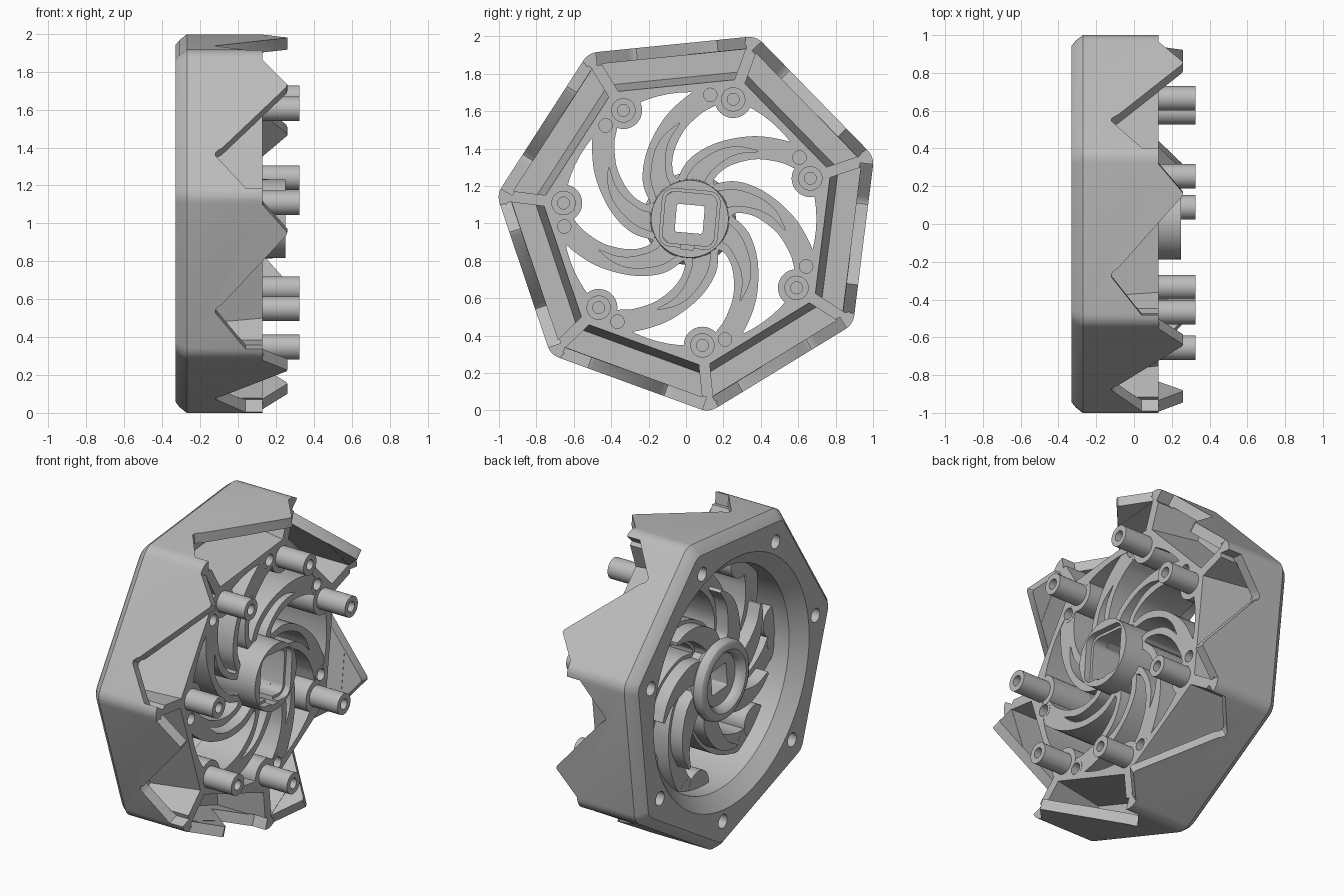
import bpy, bmesh, math
from math import sin, cos, tan, pi, radians
from mathutils import Vector

if "Cube" in bpy.data.objects:
    bpy.data.objects.remove(bpy.data.objects["Cube"])

SIDES = 7
STEP = 2 * pi / SIDES
HALF = STEP / 2
CORNER = radians(70.0)          # direction of the first corner
CY, CZ = 0.02, 1.024            # wheel axis, parallel to x
FLAT = 1.04 * cos(HALF)         # distance from axis to a flat side
FACE = 0.13                     # front plane of the inner parts
BACK = -0.15                    # back plane of the spokes and pads

grey = bpy.data.materials.new("plain grey")
grey.use_nodes = True
grey.diffuse_color = (0.5, 0.5, 0.5, 1)
grey.node_tree.nodes["Principled BSDF"].inputs["Base Color"].default_value = (0.5, 0.5, 0.5, 1)


def corner(k):
    return CORNER + k * STEP


def polar(r, a):
    return Vector((r * cos(a), r * sin(a)))


def turn(points, a):
    return [Vector((p[0] * cos(a) - p[1] * sin(a), p[0] * sin(a) + p[1] * cos(a))) for p in points]


def circle(r, center=(0, 0), n=32):
    return [Vector(center) + polar(r, 2 * pi * i / n) for i in range(n)]


def rounded_polygon(n, flat, fillet, start, seg=5):
    """Regular polygon with filleted corners."""
    points = []
    for k in range(n):
        a = start + 2 * pi * k / n
        c = polar((flat - fillet) / cos(pi / n), a)
        points += [c + polar(fillet, a + pi / n * (2 * i / seg - 1)) for i in range(seg + 1)]
    return points


def loft(name, rings):
    """Solid through (x, outline) rings."""
    bm = bmesh.new()
    loops = [[bm.verts.new((x, p[0] + CY, p[1] + CZ)) for p in pts] for x, pts in rings]
    n = len(loops[0])
    for a, b in zip(loops, loops[1:]):
        for i in range(n):
            bm.faces.new((a[i], a[(i + 1) % n], b[(i + 1) % n], b[i]))
    bm.faces.new(loops[0])
    bm.faces.new(loops[-1])
    bmesh.ops.recalc_face_normals(bm, faces=bm.faces)
    mesh = bpy.data.meshes.new(name)
    bm.to_mesh(mesh)
    bm.free()
    mesh.materials.append(grey)
    ob = bpy.data.objects.new(name, mesh)
    bpy.context.collection.objects.link(ob)
    return ob


def prism(name, outline, x0, x1):
    return loft(name, [(x0, outline), (x1, outline)])


def select(ob):
    bpy.ops.object.select_all(action='DESELECT')
    bpy.context.view_layer.objects.active = ob
    ob.select_set(True)


def cut(ob, cutter):
    cutter.hide_render = True
    mod = ob.modifiers.new("cut", 'BOOLEAN')
    mod.operation = 'DIFFERENCE'
    mod.solver = 'EXACT'
    mod.object = cutter
    select(ob)
    bpy.ops.object.modifier_apply(modifier=mod.name)
    bpy.data.objects.remove(cutter)


def spline(points, per=6):
    """Catmull-Rom curve through the points."""
    p = [Vector(q) for q in points]
    p = [2 * p[0] - p[1]] + p + [2 * p[-1] - p[-2]]
    out = []
    for a, b, c, d in zip(p, p[1:], p[2:], p[3:]):
        for i in range(per):
            t = i / per
            out.append(0.5 * (2 * b + (c - a) * t + (2 * a - 5 * b + 4 * c - d) * t * t
                              + (3 * b - a - 3 * c + d) * t ** 3))
    return out + [p[-2]]


def band(path):
    """Outline of a strip from (y, z, half width) points."""
    pts = spline(path)
    left, right = [], []
    for i, p in enumerate(pts):
        d = (pts[min(i + 1, len(pts) - 1)] - pts[max(i - 1, 0)]).to_2d().normalized()
        side = Vector((-d.y, d.x)) * p.z
        left.append(p.to_2d() + side)
        right.append(p.to_2d() - side)
    return left + right[::-1]


# Outer shell with a chamfered back edge and a funnelled opening
def heptagon(flat, fillet=0.1):
    return rounded_polygon(SIDES, flat, fillet, CORNER)


shell = loft("shell", [(-0.33, heptagon(FLAT - 0.055, 0.08)), (-0.31, heptagon(FLAT - 0.03, 0.09)),
                       (-0.27, heptagon(FLAT)), (0.265, heptagon(FLAT))])
cut(shell, prism("rim_cutter", heptagon(0.874, 0.04), FACE, 0.5))
cut(shell, loft("opening_cutter", [(-0.34, circle(0.785, n=72)), (-0.25, circle(0.69, n=72)),
                                   (0.5, circle(0.665, n=72))]))


# Pockets between the corner ribs, with a drafted inner wall
def trapezoid(v0, v1, a):
    w = [v * tan(HALF) - 0.033 for v in (v0, v1)]
    return turn([(v0, -w[0]), (v1, -w[1]), (v1, w[1]), (v0, w[0])], a)


for k in range(SIDES):
    a = corner(k) + HALF
    cut(shell, loft("pocket_cutter", [(-0.2, trapezoid(0.755, 0.872, a)),
                                      (0.14, trapezoid(0.715, 0.872, a))]))

# Saw-tooth notches in the outer wall: (position along side, x)
TOOTH = [(-0.02, FACE), (0.065, FACE), (0.235, 0.26), (0.255, 0.255), (0.68, -0.085), (0.695, -0.107),
         (0.715, -0.12), (0.735, -0.117), (0.765, -0.095), (0.955, 0.04), (0.955, FACE),
         (1.02, FACE), (1.02, 0.5), (-0.02, 0.5)]
side_length = 2 * FLAT * tan(HALF)
for k in range(SIDES):
    a = corner(k) + HALF
    cutter = prism("notch_cutter", TOOTH, 0.866, 1.2)
    for v in cutter.data.vertices:
        t, x = v.co.y - CY, v.co.z - CZ
        p = turn([(v.co.x, (t - 0.5) * side_length)], a)[0]
        v.co = (x, p.x + CY, p.y + CZ)
    bm = bmesh.new()
    bm.from_mesh(cutter.data)
    bmesh.ops.recalc_face_normals(bm, faces=bm.faces)
    bm.to_mesh(cutter.data)
    bm.free()
    cut(shell, cutter)


# Blind holes: back screws at the corners, front pin sockets
def pin_center(k):
    return polar(0.672, corner(k) + 0.185)


def cut_pin(ob, k):
    cut(ob, prism("pin_cutter", circle(0.036, pin_center(k), 20), 0.04, 0.3))


for k in range(SIDES):
    cut(shell, prism("screw_cutter", circle(0.043, polar(0.845, corner(k)), 20), -0.4, -0.235))
    cut_pin(shell, k)

parts = [shell]

# Pegs, their pads and the pin pads
for k in range(SIDES):
    at = polar(0.68, corner(k))
    pad = prism(f"peg_pad_{k + 1}", circle(0.1, at), BACK, FACE - 0.001)
    pin_pad = prism(f"pin_pad_{k + 1}", circle(0.055, pin_center(k)), BACK + 0.001, FACE - 0.002)
    for ob in (pad, pin_pad):
        cut_pin(ob, k)
    peg = prism(f"peg_{k + 1}", circle(0.065, at), 0.0, 0.325)
    cut(peg, prism("bore_cutter", circle(0.032, at, 20), 0.1, 0.4))
    parts += [pad, pin_pad, peg]

# Swirled spokes with a crescent slot in front and a raised blade behind
SPOKE = [(0.15, 0.09, 0.10), (0.25, 0.115, 0.085), (0.38, 0.075, 0.07), (0.51, -0.03, 0.062),
         (0.59, -0.16, 0.06), (0.62, -0.26, 0.06)]
BLADE = [(0.15, 0.09, 0.075), (0.25, 0.115, 0.065), (0.38, 0.075, 0.05), (0.47, 0.01, 0.03),
         (0.53, -0.08, 0.01)]
SLOT = [(0.16, 0.10, 0.05), (0.25, 0.112, 0.042), (0.37, 0.08, 0.03), (0.45, 0.025, 0.018),
        (0.51, -0.06, 0.002)]
for k in range(SIDES):
    a = k * STEP
    spoke = prism(f"spoke_{k + 1}", turn(band(SPOKE), a), BACK + 0.002, FACE - 0.003)
    cut(spoke, prism("slot_cutter", turn(band(SLOT), a), -0.08, 0.3))
    cut_pin(spoke, k - 2)
    blade = prism(f"spoke_blade_{k + 1}", turn(band(BLADE), a), -0.23, -0.12)
    parts += [spoke, blade]

# Hub: wide rounded back lip, stepped square socket, keyway, square bore
HUB = [(-0.3, 0.215), (-0.29, 0.235), (-0.27, 0.247), (-0.24, 0.247), (-0.2, 0.215), (0.25, 0.207)]
hub = loft("hub", [(x, circle(r, n=48)) for x, r in HUB])
TILT = radians(-5)


def square(half, fillet):
    return rounded_polygon(4, half, fillet, pi / 4 + TILT, 4)


cut(hub, prism("socket_cutter", square(0.155, 0.06), 0.21, 0.4))
cut(hub, prism("socket_cutter", square(0.138, 0.045), -0.12, 0.4))
key = turn([(-0.035, -0.165), (0.035, -0.165), (0.035, -0.1), (-0.035, -0.1)], TILT)
cut(hub, prism("key_cutter", key, 0.0, 0.4))
RECESS = [(-0.31, 0.205), (-0.29, 0.18), (-0.27, 0.165), (-0.245, 0.16)]
cut(hub, loft("recess_cutter", [(x, circle(r, n=48)) for x, r in RECESS]))
cut(hub, prism("bore_cutter", square(0.075, 0.012), -0.4, 0.4))
parts.append(hub)

for ob in parts:
    select(ob)
    bpy.ops.object.shade_smooth_by_angle(angle=radians(30))
